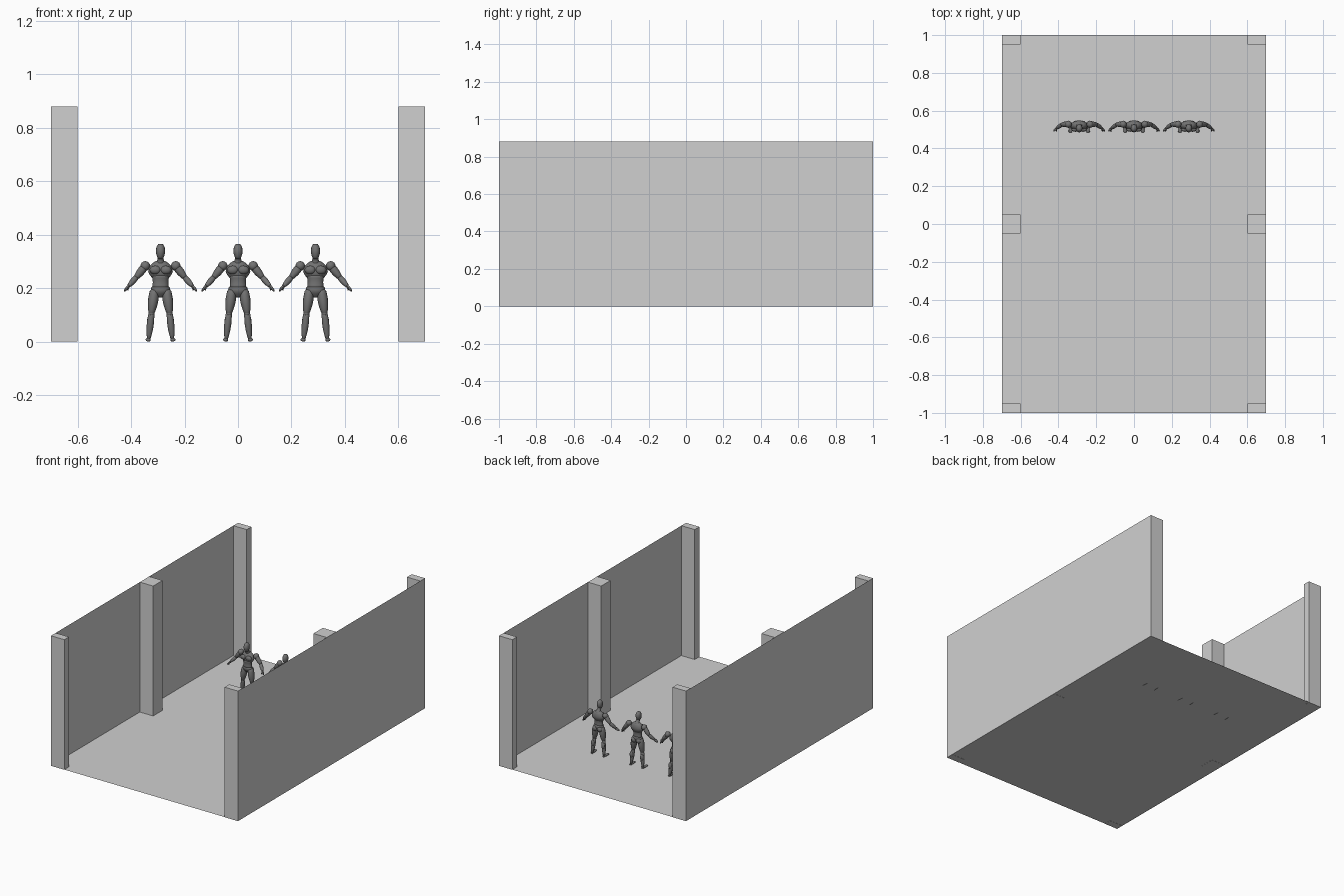
import bpy, bmesh, math
from mathutils import Vector, Matrix

cube = bpy.data.objects.get("Cube")
if cube:
    bpy.data.objects.remove(cube, do_unlink=True)

WIDTH, LENGTH, HEIGHT = 0.7, 1, 0.88
PILLAR = 0.1
FLOOR = 0.001
SIDES = 12
STEPS = 6
MILLI = 0.001


def material(name, value):
    mat = bpy.data.materials.new(name)
    mat.use_nodes = True
    color = (value, value, value, 1)
    mat.diffuse_color = color
    mat.node_tree.nodes["Principled BSDF"].inputs["Base Color"].default_value = color
    return mat


light_grey = material("light grey", 0.63)
dark_grey = material("dark grey", 0.17)


def to_mesh(bm, name, mat, smooth=False):
    mesh = bpy.data.meshes.new(name)
    for face in bm.faces:
        face.smooth = smooth
    bm.to_mesh(mesh)
    bm.free()
    mesh.materials.append(mat)
    return mesh


def place(name, mesh, location=(0, 0, 0)):
    obj = bpy.data.objects.new(name, mesh)
    obj.location = location
    bpy.context.scene.collection.objects.link(obj)
    return obj


def sheet(name, corners):
    bm = bmesh.new()
    bm.faces.new([bm.verts.new(corner) for corner in corners])
    place(name, to_mesh(bm, name, light_grey))


def box(name, centre, size):
    bm = bmesh.new()
    matrix = Matrix.Translation(centre) @ Matrix.Diagonal((*size, 1))
    bmesh.ops.create_cube(bm, size=1, matrix=matrix)
    place(name, to_mesh(bm, name, light_grey))


# Tapered, bulging oval tube with rounded ends
def limb(name, start, end, start_radius, end_radius, bulge=0, flat=1):
    start, end = Vector(start), Vector(end)
    along = (end - start).normalized()
    depth = along.cross(Vector((1, 0, 0))).normalized()
    side = depth.cross(along)
    sections = []
    for i in range(STEPS + 1):
        t = i / STEPS
        radius = start_radius + (end_radius - start_radius) * t + bulge * math.sin(math.pi * t)
        sections.append((start.lerp(end, t), radius))
    sections.insert(0, (start - along * start_radius * flat / 2, start_radius * 0.6))
    sections.append((end + along * end_radius * flat / 2, end_radius * 0.6))
    bm = bmesh.new()
    rings = []
    for centre, radius in sections:
        angles = [math.tau * k / SIDES for k in range(SIDES)]
        rings.append([bm.verts.new((centre + radius * (side * math.cos(a) + depth * flat * math.sin(a))) * MILLI)
                      for a in angles])
    for low, high in zip(rings, rings[1:]):
        for k in range(SIDES):
            bm.faces.new((low[k - 1], low[k], high[k], high[k - 1]))
    bm.faces.new(rings[0])
    bm.faces.new(rings[-1])
    bmesh.ops.recalc_face_normals(bm, faces=bm.faces)
    return to_mesh(bm, name, dark_grey, True)


def ball(name, centre, radii):
    bm = bmesh.new()
    matrix = Matrix.Scale(MILLI, 4) @ Matrix.Translation(centre) @ Matrix.Diagonal((*radii, 1))
    bmesh.ops.create_uvsphere(bm, u_segments=SIDES, v_segments=8, radius=1, matrix=matrix)
    return to_mesh(bm, name, dark_grey, True)


# Hall: floor, two thin side walls, six pillars
sheet("floor", [(-WIDTH, -LENGTH, FLOOR), (WIDTH, -LENGTH, FLOOR),
                (WIDTH, LENGTH, FLOOR), (-WIDTH, LENGTH, FLOOR)])
for label, sign in (("left", 1), ("right", -1)):
    x = sign * WIDTH
    sheet(label + "_wall", [(x, -LENGTH, 0), (x, LENGTH, 0), (x, LENGTH, HEIGHT), (x, -LENGTH, HEIGHT)])
    for spot, row in (("front", -1), ("middle", 0), ("back", 1)):
        depth = PILLAR / 2 if row else PILLAR
        centre = (sign * (WIDTH - PILLAR / 2), row * (LENGTH - depth / 2), HEIGHT / 2)
        box(f"{label}_{spot}_pillar", centre, (PILLAR, depth, HEIGHT))

# Joints of the left arm and leg, in thousandths
shoulder, elbow = (57, 13, 283), (91, 12, 240)
wrist, fingertip = (120, -9, 207), (134, -21, 191)
hip, knee, ankle = (23, 3, 188), (34, 0, 106), (44, 10, 12)
heel, toe = (44, 16, 5), (47, -28, 7)

# Figure parts on the centre line
centre_parts = [
    limb("head", (0, -10, 316), (0, -7, 355), 12, 15, bulge=4, flat=1.25),
    limb("neck", (0, 8, 290), (0, -3, 315), 20, 12, bulge=-3),
    limb("chest", (0, 3, 237), (0, 9, 290), 30, 34, bulge=14, flat=0.6),
    limb("abdomen", (0, 2, 205), (0, 2, 245), 31, 33, bulge=-3, flat=0.65),
    limb("pelvis", (0, 3, 170), (0, 3, 202), 16, 35, bulge=8, flat=0.65),
]

# Figure parts made on the left and mirrored
paired_parts = [
    ball("chest_muscle", (20, -15, 268), (21, 12, 16)),
    ball("shoulder", shoulder, (18, 19, 18)),
    ball("buttock", (17, 16, 182), (18, 16, 18)),
    limb("upper_arm", shoulder, elbow, 14, 10, bulge=3),
    limb("forearm", elbow, wrist, 10, 6, bulge=3),
    limb("hand", wrist, fingertip, 5, 3, bulge=1, flat=1.7),
    limb("thumb", (120, -14, 205), (122, -27, 192), 3, 2),
    limb("thigh", hip, knee, 17, 11, bulge=5, flat=1.15),
    ball("knee", knee, (11, 13, 13)),
    limb("calf", knee, ankle, 11, 7, bulge=4),
    ball("calf_muscle", (39, 13, 74), (12, 9, 22)),
    limb("foot", heel, toe, 7, 9, bulge=1, flat=0.7),
]

# Three figures in a row, sharing the same meshes
for label, column in (("right", -1), ("middle", 0), ("left", 1)):
    spot = (column * 0.29, 0.515, 0)
    for mesh in centre_parts:
        place(f"{label}_figure_{mesh.name}", mesh, spot)
    for mesh in paired_parts:
        pair = place(f"{label}_figure_{mesh.name}_pair", mesh, spot)
        pair.modifiers.new("Mirror", "MIRROR")
